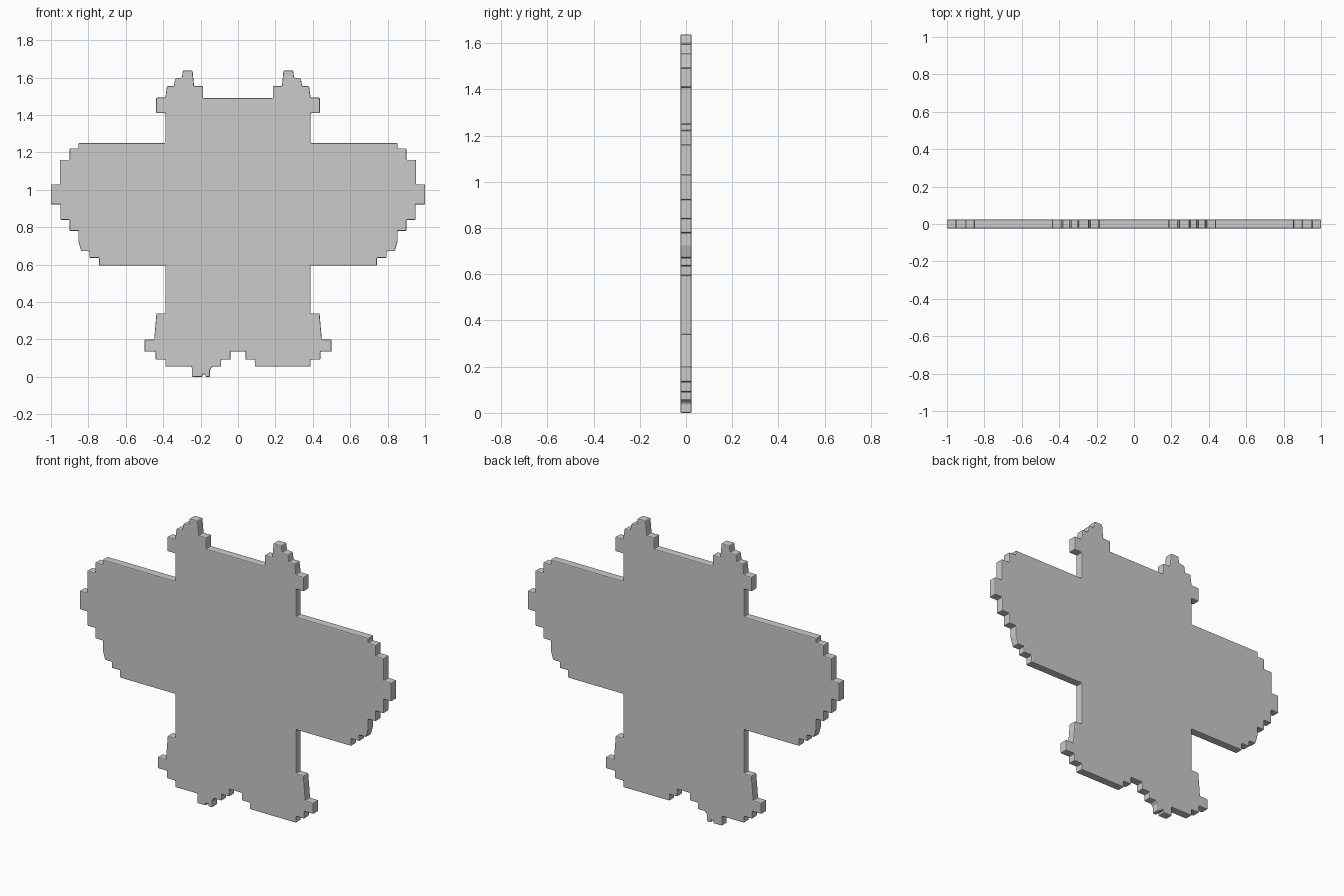
import bpy, bmesh

HALF_DEPTH = 0.024

# Right half of the stepped outline, from the bottom centre up to the top centre
feet = [(.04, .135), (.04, .092), (.09, .092), (.09, .055), (.388, .055),
        (.388, .092), (.44, .092), (.44, .135), (.5, .135), (.5, .2),
        (.448, .2), (.436, .34), (.388, .34)]
wing = [(.388, .595), (.742, .595), (.742, .637), (.795, .637), (.795, .672),
        (.838, .672), (.853, .725), (.853, .78), (.9, .78), (.9, .84),
        (.95, .84), (.95, .922), (1, .922), (1, 1.03), (.952, 1.03),
        (.952, 1.16), (.9, 1.16), (.9, 1.222), (.853, 1.222), (.853, 1.25),
        (.388, 1.25)]
head = [(.388, 1.41), (.438, 1.41), (.438, 1.493), (.388, 1.493),
        (.38, 1.555), (.343, 1.555), (.336, 1.595), (.3, 1.6), (.295, 1.638),
        (.243, 1.638), (.235, 1.555), (.187, 1.555), (.187, 1.49)]
right = feet + wing + head

# Small notched tab found only under the left foot
tab = [(-.247, .055), (-.247, 0), (-.19, 0), (-.19, .014), (-.174, .014),
       (-.174, 0), (-.15, 0), (-.15, .04), (-.135, .055)]

left = [(-x, z) for x, z in reversed(right)]
cut = left.index((-.388, .055)) + 1
outline = right + left[:cut] + tab + left[cut:]

# Extrude the outline into a thin plate
bm = bmesh.new()
face = bm.faces.new([bm.verts.new((x, -HALF_DEPTH, z)) for x, z in outline])
geom = bmesh.ops.extrude_face_region(bm, geom=[face])["geom"]
verts = [v for v in geom if isinstance(v, bmesh.types.BMVert)]
bmesh.ops.translate(bm, verts=verts, vec=(0, 2 * HALF_DEPTH, 0))
bmesh.ops.recalc_face_normals(bm, faces=bm.faces)
mesh = bpy.data.meshes.new("figure_plate")
bm.to_mesh(mesh)
bm.free()
plate = bpy.data.objects.new("figure_plate", mesh)
bpy.context.collection.objects.link(plate)

# Slightly softened edges
bevel = plate.modifiers.new("soft_edges", 'BEVEL')
bevel.width = 0.005
bevel.segments = 2
bevel.limit_method = 'ANGLE'
